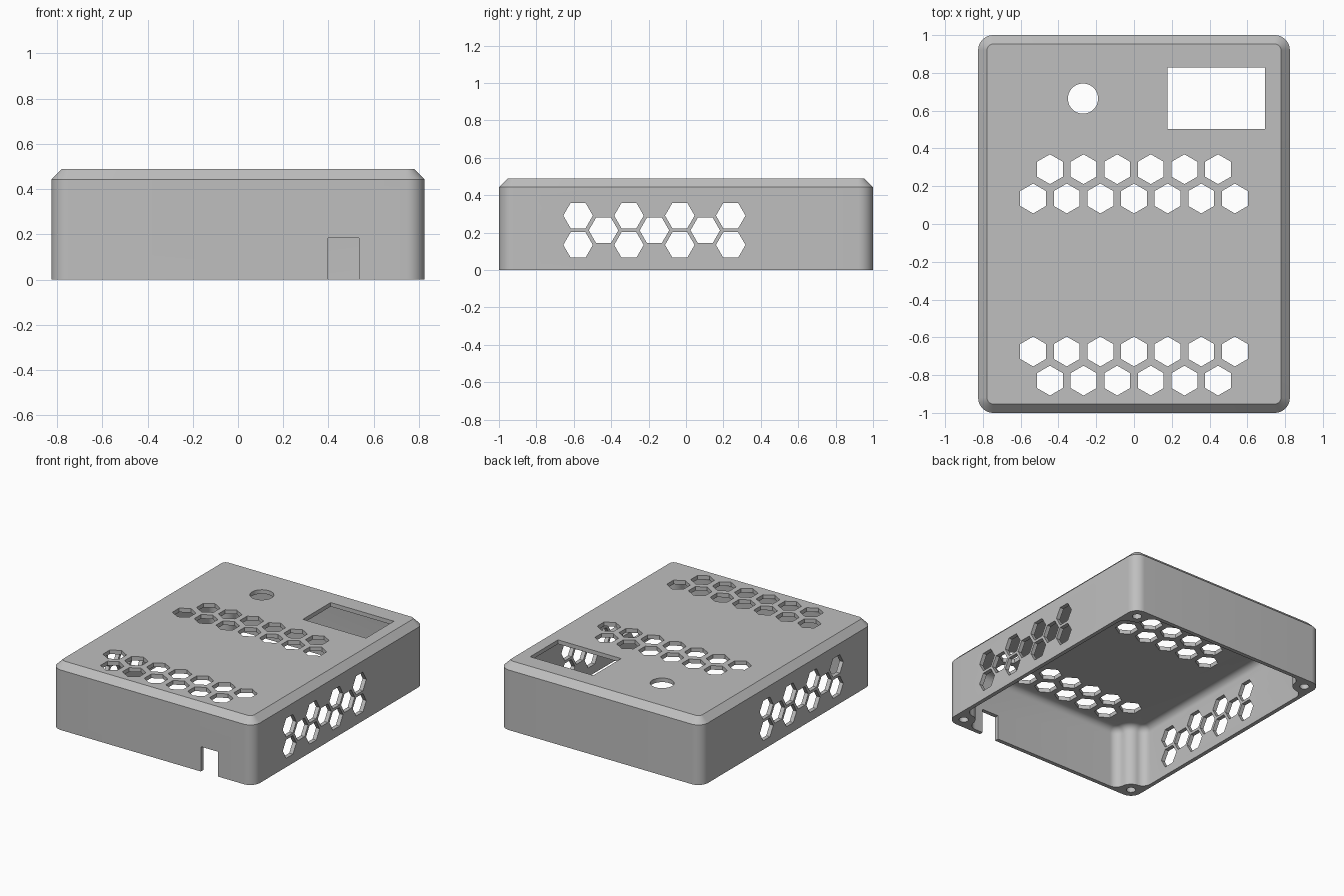
import bpy, bmesh
from math import sin, cos, pi, sqrt, atan2, radians

cube = bpy.data.objects.get("Cube")
if cube:
    bpy.data.objects.remove(cube, do_unlink=True)

# Main dimensions
HX, HY, H = 0.825, 1.0, 0.49
CORNER, CHAMFER, WALL = 0.08, 0.047, 0.03
POST, BLEND, INNER_R = 0.08, 0.065, 0.05
CX, CY = HX - CORNER, HY - CORNER

plastic = bpy.data.materials.new("grey plastic")
plastic.use_nodes = True
grey = (0.52, 0.52, 0.52, 1)
plastic.diffuse_color = grey
plastic.node_tree.nodes["Principled BSDF"].inputs["Base Color"].default_value = grey


def arc(cx, cy, r, a, b, n):
    return [(cx + r * cos(a + (b - a) * i / n), cy + r * sin(a + (b - a) * i / n))
            for i in range(n + 1)]


def four_corners(quarter):
    """Mirror offsets from one corner centre into a closed outline."""
    ring = []
    for sx, sy in ((1, 1), (-1, 1), (-1, -1), (1, -1)):
        pts = quarter if sx * sy > 0 else quarter[::-1]
        ring += [(sx * (CX + u), sy * (CY + v)) for u, v in pts]
    return ring


def outer_outline(inset):
    return four_corners(arc(0, 0, CORNER - inset, 0, pi / 2, 12))


def cavity_outline(inset):
    """Inner wall line that bulges around a blended screw post in each corner."""
    wall, post, blend = CORNER - WALL - inset, POST + inset, BLEND - inset
    dx = sqrt((post + blend) ** 2 - (wall - blend) ** 2)
    a = atan2(dx, blend - wall)
    half = arc(wall - blend, -dx, blend, 0, a, 8)
    half += arc(0, 0, post, a + pi, 1.25 * pi, 6)[1:]
    return four_corners(half + [(v, u) for u, v in half[-2::-1]])


def loft(bm, rings):
    loops = [[bm.verts.new(p) for p in ring] for ring in rings]
    n = len(loops[0])
    for lo, hi in zip(loops, loops[1:]):
        for i in range(n):
            j = (i + 1) % n
            bm.faces.new((lo[i], lo[j], hi[j], hi[i]))
    bm.faces.new(loops[0][::-1])
    bm.faces.new(loops[-1])


def prism(bm, outline, lo, hi, along_x=False):
    loft(bm, [[(w, u, v) if along_x else (u, v, w) for u, v in outline]
              for w in (lo, hi)])


def polygon(x, y, r, n, turn=0.0):
    return arc(x, y, r, turn, turn + 2 * pi, n)[:-1]


def rectangle(x0, x1, y0, y1):
    return [(x0, y0), (x1, y0), (x1, y1), (x0, y1)]


def make_object(name, bm):
    bmesh.ops.recalc_face_normals(bm, faces=bm.faces)
    mesh = bpy.data.meshes.new(name)
    bm.to_mesh(mesh)
    bm.free()
    mesh.materials.append(plastic)
    ob = bpy.data.objects.new(name, mesh)
    bpy.context.collection.objects.link(ob)
    return ob


# Solid case with a chamfered top edge
bm = bmesh.new()
loft(bm, [[(x, y, z) for x, y in outer_outline(t)]
          for t, z in ((0, 0), (0, H - CHAMFER), (CHAMFER, H))])
case = make_object("case_cover", bm)

# Cavity with a rounded upper edge, open at the bottom
bm = bmesh.new()
steps = [(0, -0.1)]
for i in range(7):
    a = i * pi / 12
    steps.append((INNER_R * (1 - cos(a)), H - WALL - INNER_R + INNER_R * sin(a)))
loft(bm, [[(x, y, z) for x, y in cavity_outline(t)] for t, z in steps])
cavity = make_object("cavity_cutter", bm)

# Openings
bm = bmesh.new()
HEX, PITCH = 0.079, 0.178
for y, count in ((0.29, 6), (0.135, 7), (-0.675, 7), (-0.829, 6)):
    for i in range(count):  # top vents
        prism(bm, polygon((i - (count - 1) / 2) * PITCH, y, HEX, 6, pi / 6), 0.42, 0.6)
for i in range(7):  # side vents, through both walls
    for z in ((0.212,) if i % 2 else (0.134, 0.291)):
        prism(bm, polygon(-0.577 + i * 0.136, z, HEX, 6), -0.9, 0.9, True)
prism(bm, rectangle(0.177, 0.693, 0.503, 0.828), 0.42, 0.6)  # display window
prism(bm, polygon(-0.27, 0.664, 0.08, 48), 0.42, 0.6)  # round button hole
prism(bm, rectangle(0.397, 0.535, -1.1, -0.9), -0.1, 0.183)  # cable notch
for sx in (-1, 1):  # screw holes
    for sy in (-1, 1):
        prism(bm, polygon(sx * CX, sy * CY, 0.032, 24), -0.1, 0.3)
openings = make_object("openings_cutter", bm)

# Cut the case
bpy.ops.object.select_all(action="DESELECT")
bpy.context.view_layer.objects.active = case
case.select_set(True)
for cutter in (cavity, openings):
    mod = case.modifiers.new(cutter.name, "BOOLEAN")
    mod.operation = "DIFFERENCE"
    mod.solver = "EXACT"
    mod.object = cutter
    bpy.ops.object.modifier_apply(modifier=mod.name)
    bpy.data.objects.remove(cutter, do_unlink=True)
bpy.ops.object.shade_smooth_by_angle(angle=radians(30))
